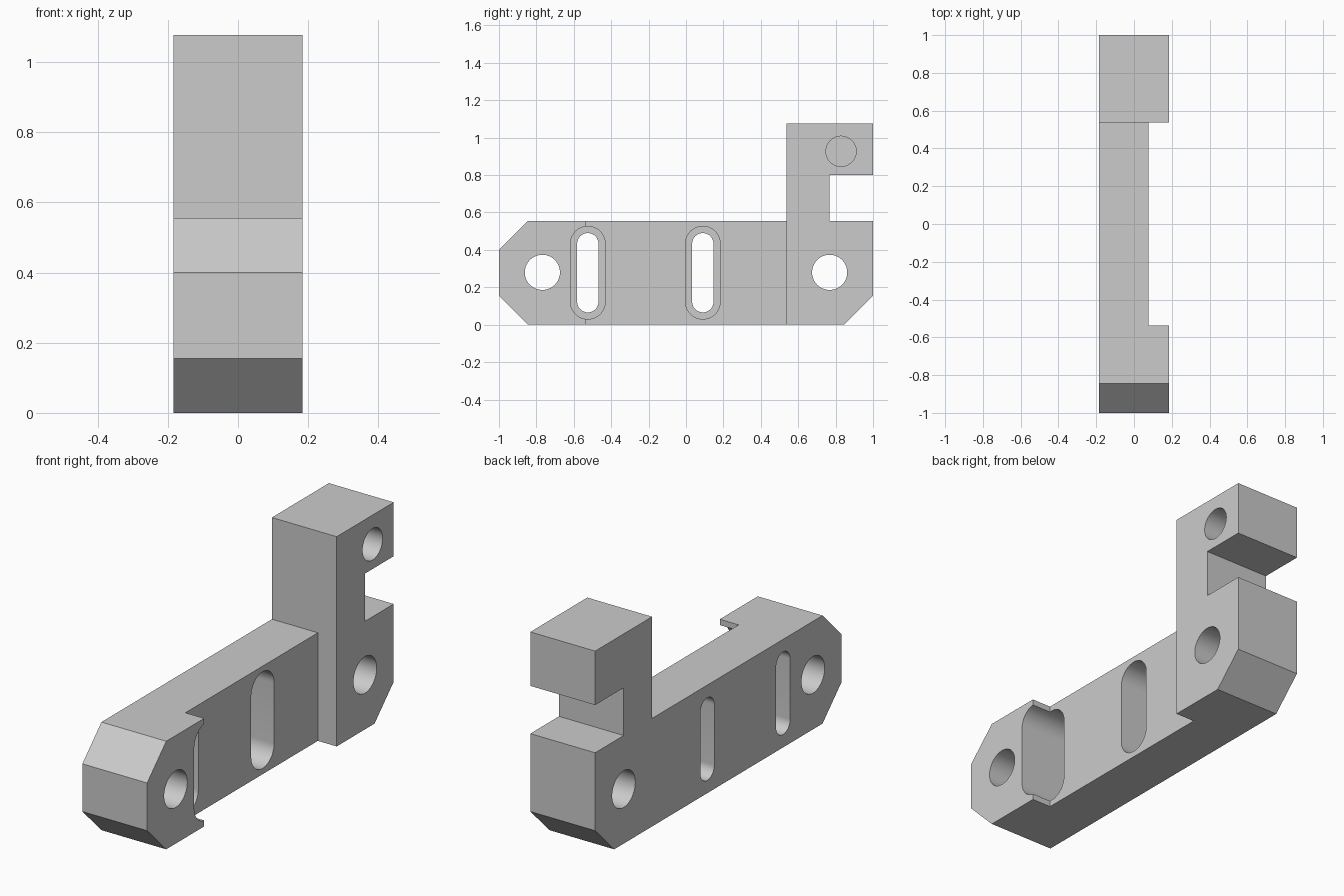
import bpy, math

old = bpy.data.objects.get("Cube")
if old:
    bpy.data.objects.remove(old, do_unlink=True)

HALF = 0.184      # half the thickness
RECESS_X = 0.077  # side face of the thinned middle
FLOOR_X = -0.078  # floor of the slot counterbores
OUT = 0.4         # beyond the part on either side

grey = bpy.data.materials.new("light grey")
grey.use_nodes = True
color = (0.6, 0.6, 0.6, 1)
grey.diffuse_color = color
grey.node_tree.nodes["Principled BSDF"].inputs["Base Color"].default_value = color


def prism(name, outline, x0, x1):
    """Extrude a counter-clockwise (y, z) outline from x0 to x1."""
    n = len(outline)
    verts = [(x, y, z) for x in (x0, x1) for y, z in outline]
    faces = [tuple(reversed(range(n))), tuple(range(n, 2 * n))]
    faces += [(i, (i + 1) % n, n + (i + 1) % n, n + i) for i in range(n)]
    mesh = bpy.data.meshes.new(name)
    mesh.from_pydata(verts, [], faces)
    mesh.materials.append(grey)
    obj = bpy.data.objects.new(name, mesh)
    bpy.context.collection.objects.link(obj)
    return obj


def slot(y, z, r, straight=0.0, steps=24):
    """Round outline, stretched upright when straight is above zero."""
    pts = []
    for side, start in ((1, 0), (-1, math.pi)):
        last = steps + 1 if straight else steps
        for i in range(last):
            a = start + math.pi * i / steps
            pts.append((y + r * math.cos(a), z + side * straight / 2 + r * math.sin(a)))
    return pts


# Bracket body: chamfered bar with a hooked post at the back
bracket = prism("bracket", [
    (-1, 0.155), (-0.845, 0), (0.845, 0), (1, 0.155), (1, 0.555),
    (0.768, 0.555), (0.768, 0.8), (1, 0.8), (1, 1.077), (0.538, 1.077),
    (0.538, 0.555), (-0.845, 0.555), (-1, 0.4)], -HALF, HALF)

# Thinned middle, mounting holes and the blind hole in the hook
cutters = [prism("recess_cutter", [(-0.537, -0.1), (0.538, -0.1),
                                   (0.538, 0.7), (-0.537, 0.7)], RECESS_X, OUT)]
for y in (-0.768, 0.768):
    cutters.append(prism("mounting_hole_cutter", slot(y, 0.28, 0.094), -OUT, OUT))
cutters.append(prism("blind_hole_cutter", slot(0.829, 0.927, 0.081), -0.08, OUT))

# Counterbored slots
for y in (-0.525, 0.09):
    cutters.append(prism("counterbore_cutter", slot(y, 0.278, 0.093, 0.31), FLOOR_X, OUT))
    cutters.append(prism("slot_cutter", slot(y, 0.278, 0.057, 0.31), -OUT, OUT))

for cutter in cutters:
    cutter.hide_render = True
    mod = bracket.modifiers.new(cutter.name, 'BOOLEAN')
    mod.operation = 'DIFFERENCE'
    mod.solver = 'EXACT'
    mod.object = cutter

# Bake the cuts and drop the cutters
depsgraph = bpy.context.evaluated_depsgraph_get()
mesh = bpy.data.meshes.new_from_object(bracket.evaluated_get(depsgraph))
bracket.modifiers.clear()
bracket.data = mesh
for cutter in cutters:
    bpy.data.objects.remove(cutter, do_unlink=True)

# Smooth hole walls, crisp edges
for obj in bpy.context.selected_objects:
    obj.select_set(False)
bracket.select_set(True)
bpy.context.view_layer.objects.active = bracket
bpy.ops.object.shade_smooth_by_angle(angle=math.radians(30))
